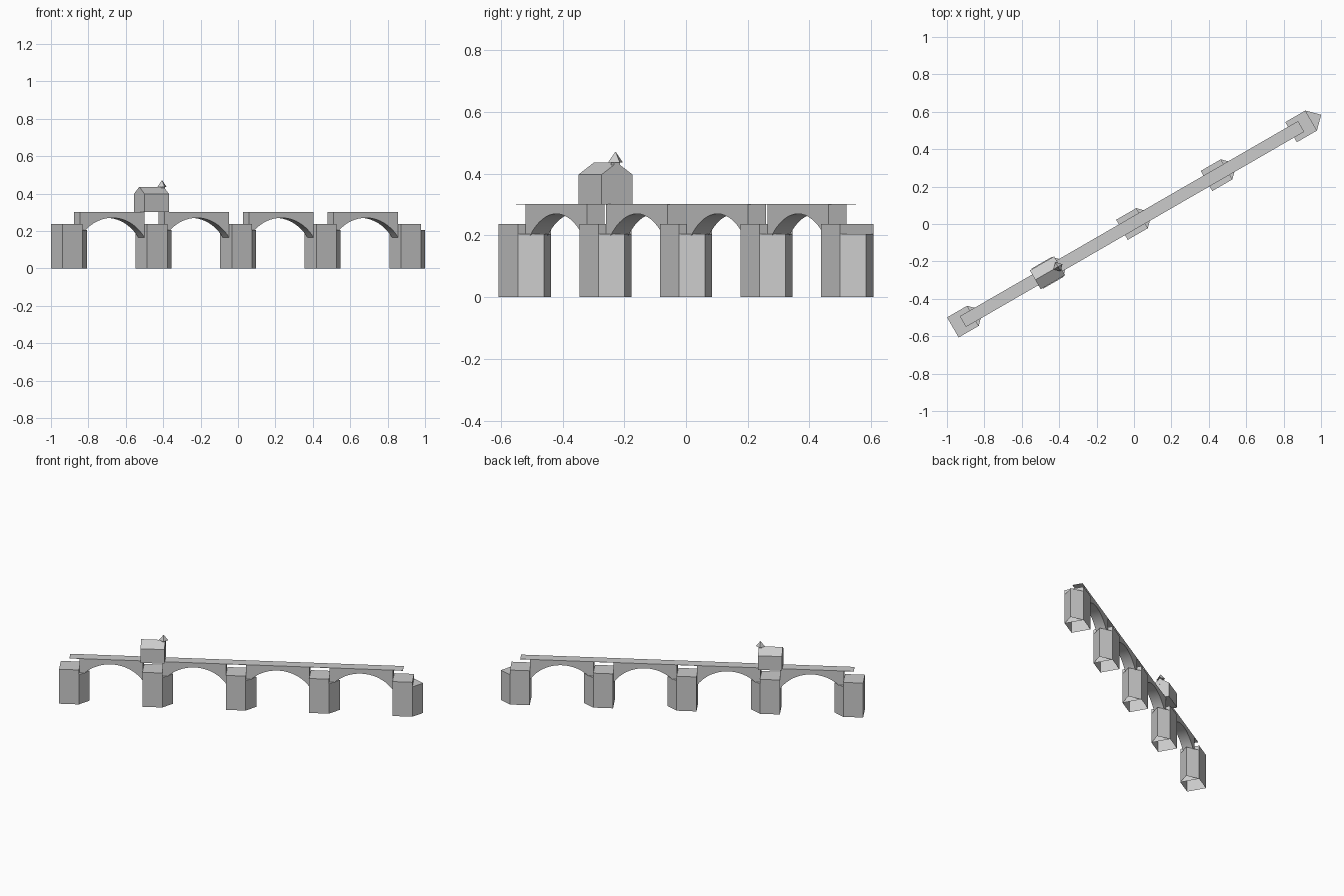
import bpy, bmesh, math
from mathutils import Matrix, Vector

cube = bpy.data.objects.get("Cube")
if cube:
    bpy.data.objects.remove(cube, do_unlink=True)

stone = bpy.data.materials.new("grey_stone")
stone.use_nodes = True
colour = (0.6, 0.6, 0.6, 1)
stone.diffuse_color = colour
stone.node_tree.nodes["Principled BSDF"].inputs["Base Color"].default_value = colour

# The bridge is built along x, then turned and placed as a whole
PLACE = Matrix.Translation((-0.0107, 0, 0)) @ Matrix.Rotation(math.radians(30), 4, "Z")
SPACING, PIER = 0.522, 0.124
WIDTH, TOP = 0.066, 0.30
PIER_TOP, CUTWATER_TOP = 0.237, 0.205
SPRING, CROWN = 0.165, 0.27


def finish(name, bm, offset=(0, 0, 0)):
    bmesh.ops.recalc_face_normals(bm, faces=bm.faces)
    mesh = bpy.data.meshes.new(name)
    bm.to_mesh(mesh)
    bm.free()
    mesh.materials.append(stone)
    obj = bpy.data.objects.new(name, mesh)
    obj.matrix_world = PLACE @ Matrix.Translation(offset)
    bpy.context.collection.objects.link(obj)
    return obj


def prism(name, profile, direction, offset=(0, 0, 0), open_bottom=False):
    """Extrude a flat profile along a direction."""
    bm = bmesh.new()
    base = bm.faces.new([bm.verts.new(p) for p in profile])
    new = bmesh.ops.extrude_face_region(bm, geom=[base], use_keep_orig=True)["geom"]
    moved = [v for v in new if isinstance(v, bmesh.types.BMVert)]
    bmesh.ops.translate(bm, verts=moved, vec=Vector(direction))
    if open_bottom:
        bmesh.ops.delete(bm, geom=[base], context="FACES_ONLY")
    return finish(name, bm, offset)


def square(half_x, half_y):
    return [(-half_x, -half_y, 0), (half_x, -half_y, 0),
            (half_x, half_y, 0), (-half_x, half_y, 0)]


# Piers with a pointed cutwater on one end
h = PIER / 2
for i in range(5):
    at = ((i - 2) * SPACING, 0, 0)
    prism(f"pier_{i + 1}", square(h, h), (0, 0, PIER_TOP), at, True)
    prism(f"cutwater_{i + 1}", [(h, -h, 0), (2 * h, 0, 0), (h, h, 0)],
          (0, 0, CUTWATER_TOP), at, True)

# Arched spans, each with a segmental arch below a flat top
half = (SPACING - PIER) / 2
rise = CROWN - SPRING
radius = (half ** 2 + rise ** 2) / (2 * rise)
sweep = math.asin(half / radius)
STEPS = 20
arch = []
for k in range(STEPS + 1):
    a = sweep * (2 * k / STEPS - 1)
    arch.append((radius * math.sin(a), -WIDTH / 2,
                 CROWN - radius * (1 - math.cos(a))))
outline = arch + [(half, -WIDTH / 2, TOP), (-half, -WIDTH / 2, TOP)]
for i in range(4):
    span = prism(f"arch_span_{i + 1}", outline, (0, WIDTH, 0),
                 ((i - 1.5) * SPACING, 0, 0))
    bpy.context.view_layer.objects.active = span
    span.select_set(True)
    bpy.ops.object.shade_smooth_by_angle(angle=math.radians(30))
    span.select_set(False)

# Thin road deck across all piers
prism("road_deck", square(2 * SPACING, WIDTH / 2), (0, 0, 0.002), (0, 0, TOP))

# Gabled chapel over the second pier
L, W = 0.15, 0.116
EAVE, RIDGE = 0.397, 0.436
gable = [(-L / 2, -W / 2, TOP), (-L / 2, W / 2, TOP), (-L / 2, W / 2, EAVE),
         (-L / 2, 0, RIDGE), (-L / 2, -W / 2, EAVE)]
prism("chapel", gable, (L, 0, 0), (-SPACING, 0, 0))

# Small bell turret with a four-sided spire
turret_x = -SPACING + 0.065
prism("bell_turret", square(0.011, 0.011), (0, 0, 0.042), (turret_x, 0, 0.396))
bm = bmesh.new()
bmesh.ops.create_cone(bm, cap_ends=True, segments=4, radius1=0.028, radius2=0,
                      depth=0.036)
finish("turret_spire", bm, (turret_x, 0, 0.454))
